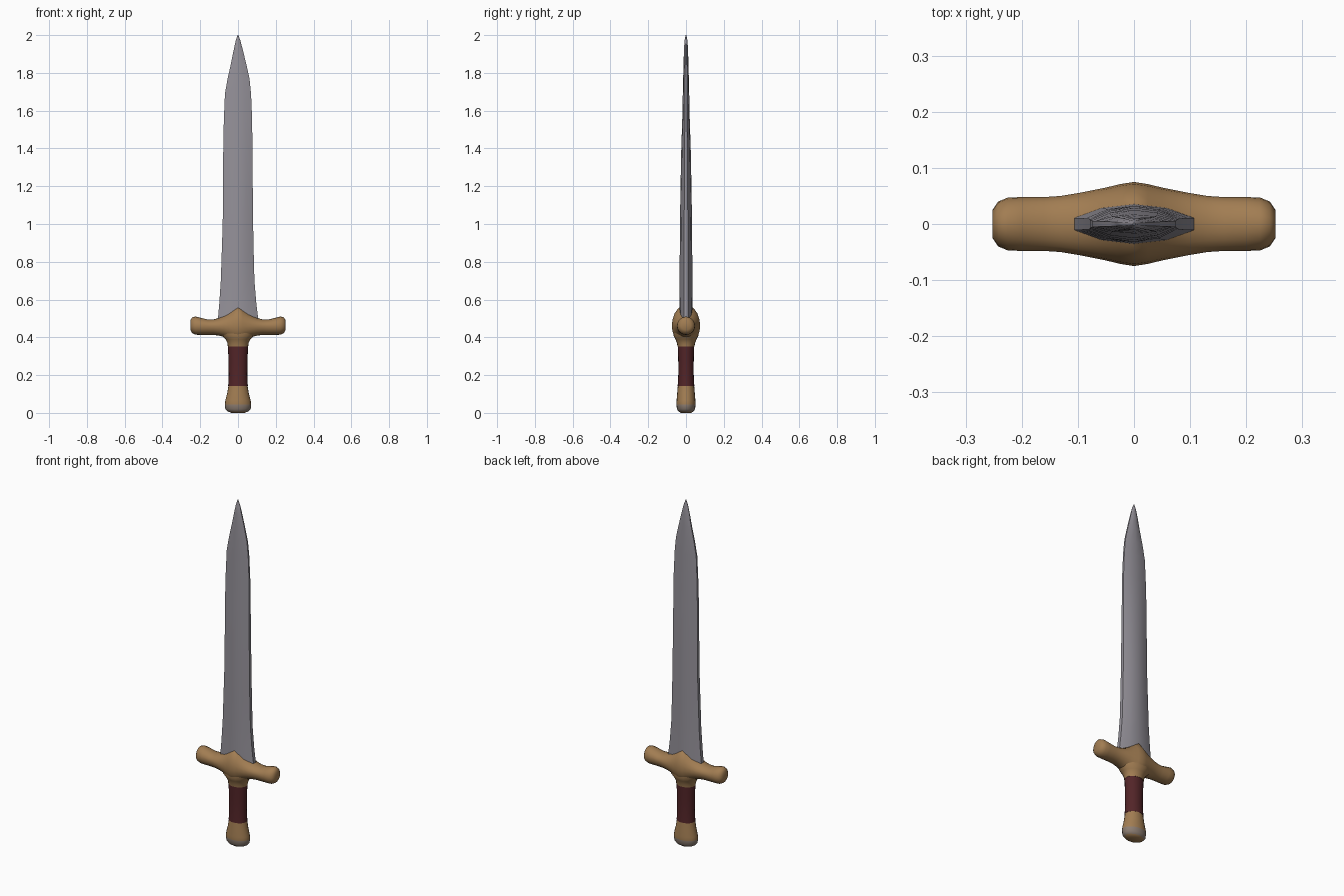
import bpy, bmesh, math

if "Cube" in bpy.data.objects:
    bpy.data.objects.remove(bpy.data.objects["Cube"])


def material(name, rgb):
    m = bpy.data.materials.new(name)
    m.diffuse_color = (*rgb, 1)
    m.use_nodes = True
    m.node_tree.nodes["Principled BSDF"].inputs["Base Color"].default_value = m.diffuse_color
    return m


STEEL = material("steel", (0.30, 0.285, 0.32))
BRASS = material("aged_brass", (0.36, 0.205, 0.085))
LEATHER = material("red_leather", (0.085, 0.018, 0.021))
DULL = material("dull_metal", (0.27, 0.21, 0.17))


def loft(name, rings, mats, rule=None, angle=60):
    """Skin a list of equal-length point rings and cap both ends."""
    bm = bmesh.new()
    loops = [[bm.verts.new(p) for p in r] for r in rings]
    n = len(loops[0])
    for a, b in zip(loops, loops[1:]):
        for i in range(n):
            bm.faces.new((a[i], a[(i + 1) % n], b[(i + 1) % n], b[i]))
    bm.faces.new(loops[0][::-1])
    bm.faces.new(loops[-1])
    bmesh.ops.recalc_face_normals(bm, faces=bm.faces)
    if rule:
        for f in bm.faces:
            f.material_index = rule(f)
    me = bpy.data.meshes.new(name)
    bm.to_mesh(me)
    bm.free()
    for m in mats:
        me.materials.append(m)
    ob = bpy.data.objects.new(name, me)
    bpy.context.collection.objects.link(ob)
    bpy.context.view_layer.objects.active = ob
    ob.select_set(True)
    bpy.ops.object.shade_smooth_by_angle(angle=math.radians(angle))
    ob.select_set(False)
    return ob


def circle(n=20):
    return [(math.cos(2 * math.pi * i / n), math.sin(2 * math.pi * i / n)) for i in range(n)]


def upright(name, profile, mats, rule=None):
    """Stack of ellipses: z, half width in x, half width in y."""
    return loft(name, [[(c * rx, s * ry, z) for c, s in circle()] for z, rx, ry in profile], mats, rule)


# Blade: lens section, slightly uneven left and right edges
lens = [(1, .3), (.55, .8), (0, 1), (-.55, .8), (-1, .3),
        (-1, -.3), (-.55, -.8), (0, -1), (.55, -.8), (1, -.3)]
blade = [(.44, .112, .112, .036), (.5, .107, .106, .036), (.58, .097, .099, .035),
         (.7, .087, .091, .034), (.85, .083, .086, .033), (1.0, .080, .081, .032),
         (1.2, .078, .079, .029), (1.4, .076, .078, .025), (1.55, .075, .075, .02),
         (1.69, .069, .069, .017), (1.77, .061, .055, .015), (1.85, .043, .037, .013),
         (1.92, .026, .023, .011), (1.97, .013, .012, .008), (2.0, .002, .002, .002)]
loft("blade", [[(u * (r if u > 0 else l), v * t, z) for u, v in lens]
               for z, r, l, t in blade], [STEEL])

# Crossguard: half stations (x, bottom, top, y half width), mirrored in x
half = [(0, .365, .572, .075), (.025, .375, .552, .071), (.05, .392, .532, .065),
        (.075, .402, .515, .060), (.1, .409, .503, .055), (.13, .413, .495, .050),
        (.16, .413, .494, .048), (.2, .413, .504, .048), (.225, .414, .51, .047),
        (.242, .422, .506, .040), (.252, .438, .492, .025)]
stations = [(-x, a, b, w) for x, a, b, w in half[:0:-1]] + half
loft("crossguard", [[(x, c * w, .46 + s * ((b - .46) if s > 0 else (.46 - a))) for c, s in circle()]
                    for x, a, b, w in stations], [BRASS])

# Collar joining the guard to the grip
upright("collar", [(.352, .054, .045), (.37, .056, .048), (.39, .066, .056),
                   (.41, .085, .066), (.44, .1, .062)], [BRASS])

# Leather grip
upright("grip", [(.143, .052, .044), (.2, .049, .041), (.27, .050, .041),
                 (.32, .052, .042), (.356, .053, .043)], [LEATHER])

# Pommel with a worn grey band near its foot
upright("pommel", [(0, .035, .028), (.008, .055, .04), (.02, .067, .048), (.045, .070, .051),
                   (.065, .067, .05), (.1, .058, .047), (.147, .050, .043)],
        [BRASS, DULL], lambda f: int(.012 < f.calc_center_median().z < .04))
